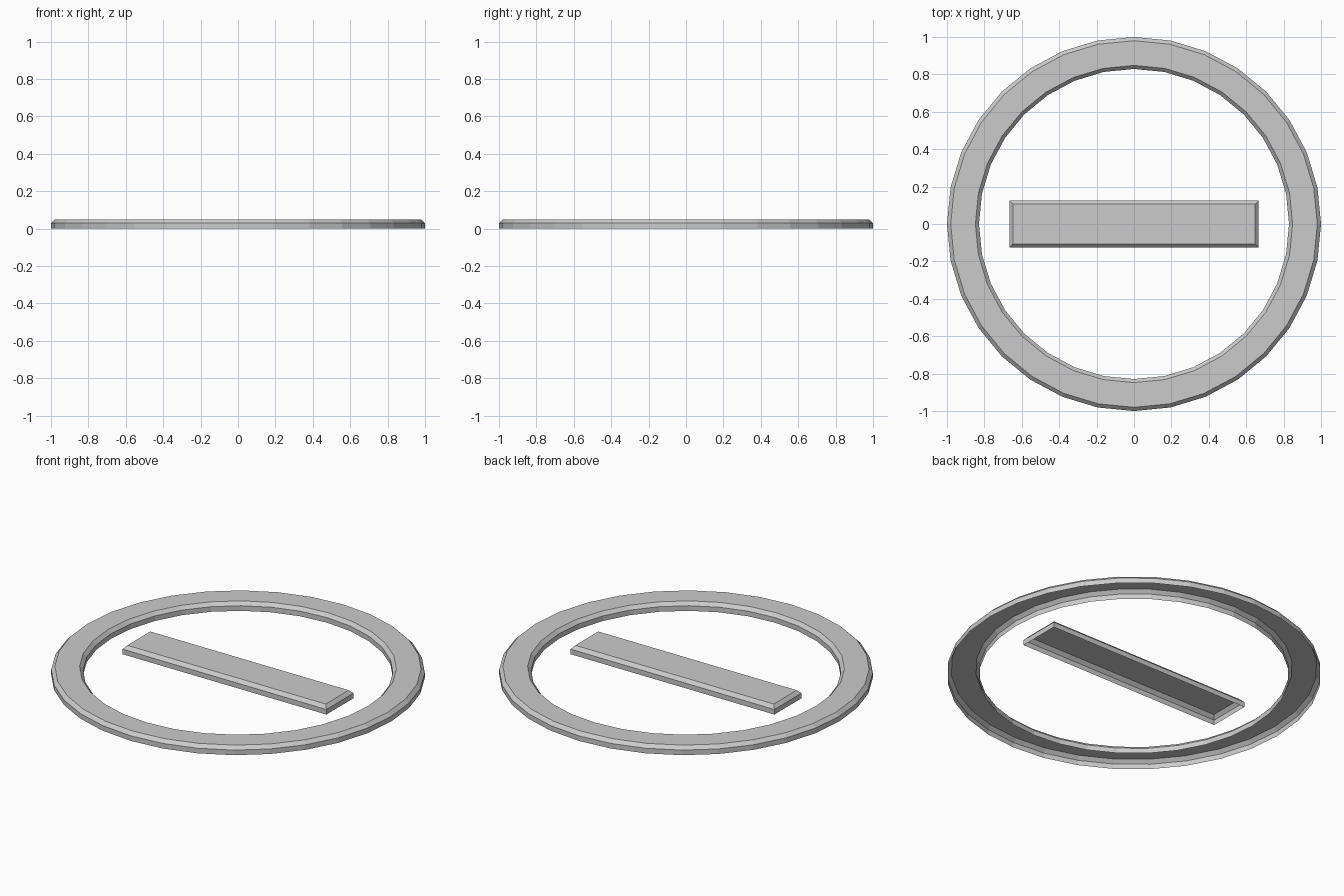
import bpy, bmesh, math

if "Cube" in bpy.data.objects:
    bpy.data.objects.remove(bpy.data.objects["Cube"])

WALL, TOP = 0.03, 0.05


def finish(name, bm):
    mesh = bpy.data.meshes.new(name)
    bm.to_mesh(mesh)
    bm.free()
    bpy.context.collection.objects.link(bpy.data.objects.new(name, mesh))


def bridge(bm, a, b):
    n = len(a)
    for i in range(n):
        j = (i + 1) % n
        bm.faces.new((a[i], a[j], b[j], b[i]))


# Round rim: open-bottomed section (radius, height) swept around 32 sides
bm = bmesh.new()
section = [(1, 0), (1, WALL), (0.98, TOP), (0.848, TOP), (0.829, WALL), (0.829, 0)]
angles = [2 * math.pi * i / 32 for i in range(32)]
loops = [[bm.verts.new((r * math.cos(a), r * math.sin(a), z)) for a in angles]
         for r, z in section]
for lower, upper in zip(loops, loops[1:]):
    bridge(bm, lower, upper)
finish("outer_ring", bm)

# Central bar: open-bottomed box with a chamfered top edge
bm = bmesh.new()
corners = [(-1, -1), (1, -1), (1, 1), (-1, 1)]
levels = [(0.666, 0.126, 0), (0.666, 0.126, WALL), (0.648, 0.107, TOP)]
loops = [[bm.verts.new((sx * x, sy * y, z)) for sx, sy in corners]
         for x, y, z in levels]
for lower, upper in zip(loops, loops[1:]):
    bridge(bm, lower, upper)
bm.faces.new(loops[-1])
finish("center_bar", bm)
